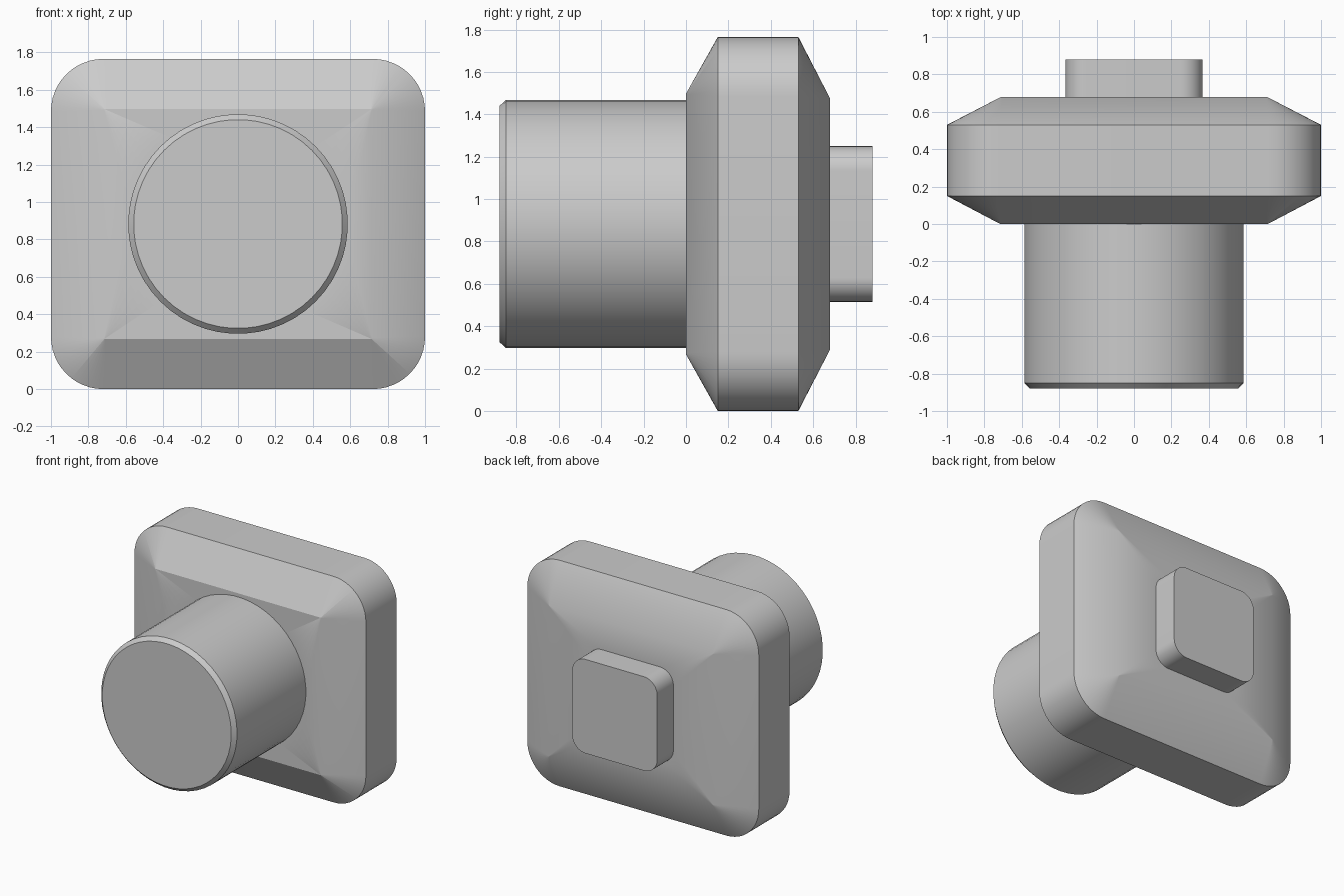
import bpy, bmesh
from math import cos, sin, pi, radians

cube = bpy.data.objects.get("Cube")
if cube:
    bpy.data.objects.remove(cube)

MID_Z = 0.8825   # height of the common axis
SEGS = 12        # segments per rounded corner

grey = bpy.data.materials.new("light grey")
grey.use_nodes = True
colour = (0.6, 0.6, 0.6, 1)
grey.diffuse_color = colour
grey.node_tree.nodes["Principled BSDF"].inputs["Base Color"].default_value = colour


def rounded_rect(y, half_x, half_z, radius):
    """Ring of points round a rectangle with rounded corners, facing along y."""
    ring = []
    for corner, (sx, sz) in enumerate([(1, 1), (-1, 1), (-1, -1), (1, -1)]):
        for i in range(SEGS + 1):
            a = (corner + i / SEGS) * pi / 2
            ring.append((sx * (half_x - radius) + radius * cos(a), y,
                         MID_Z + sz * (half_z - radius) + radius * sin(a)))
    return ring


def circle(y, radius):
    """Round ring with the same number of points as rounded_rect."""
    count = 4 * (SEGS + 1)
    angles = [(i + 0.5) * 2 * pi / count for i in range(count)]
    return [(radius * cos(a), y, MID_Z + radius * sin(a)) for a in angles]


def skin(name, rings, front_cap=False, back_cap=False):
    """Join rings, ordered front to back, into a smooth-shaded shell."""
    bm = bmesh.new()
    loops = [[bm.verts.new(p) for p in ring] for ring in rings]
    for a, b in zip(loops, loops[1:]):
        for i in range(len(a)):
            j = (i + 1) % len(a)
            bm.faces.new((a[i], b[i], b[j], a[j]))
    if front_cap:
        bm.faces.new(loops[0])
    if back_cap:
        bm.faces.new(loops[-1][::-1])
    mesh = bpy.data.meshes.new(name)
    bm.to_mesh(mesh)
    bm.free()
    mesh.materials.append(grey)
    obj = bpy.data.objects.new(name, mesh)
    bpy.context.collection.objects.link(obj)
    bpy.ops.object.select_all(action='DESELECT')
    obj.select_set(True)
    bpy.context.view_layer.objects.active = obj
    bpy.ops.object.shade_smooth_by_angle(angle=radians(28.5))
    return obj


# Bevelled plate, open where the barrel and the rear block join it
skin("body", [
    circle(0, 0.587),
    rounded_rect(0, 0.715, 0.615, 0.004),
    rounded_rect(0.15, 1, MID_Z, 0.28),
    rounded_rect(0.53, 1, MID_Z, 0.28),
    rounded_rect(0.68, 0.71, 0.592, 0.004),
    rounded_rect(0.68, 0.367, 0.367, 0.115),
])

# Round barrel with a chamfered front rim
skin("front_barrel", [circle(-0.88, 0.558), circle(-0.85, 0.587), circle(0, 0.587)],
     front_cap=True)

# Small rounded block on the back
skin("rear_block", [rounded_rect(y, 0.367, 0.367, 0.115) for y in (0.68, 0.88)],
     back_cap=True)
